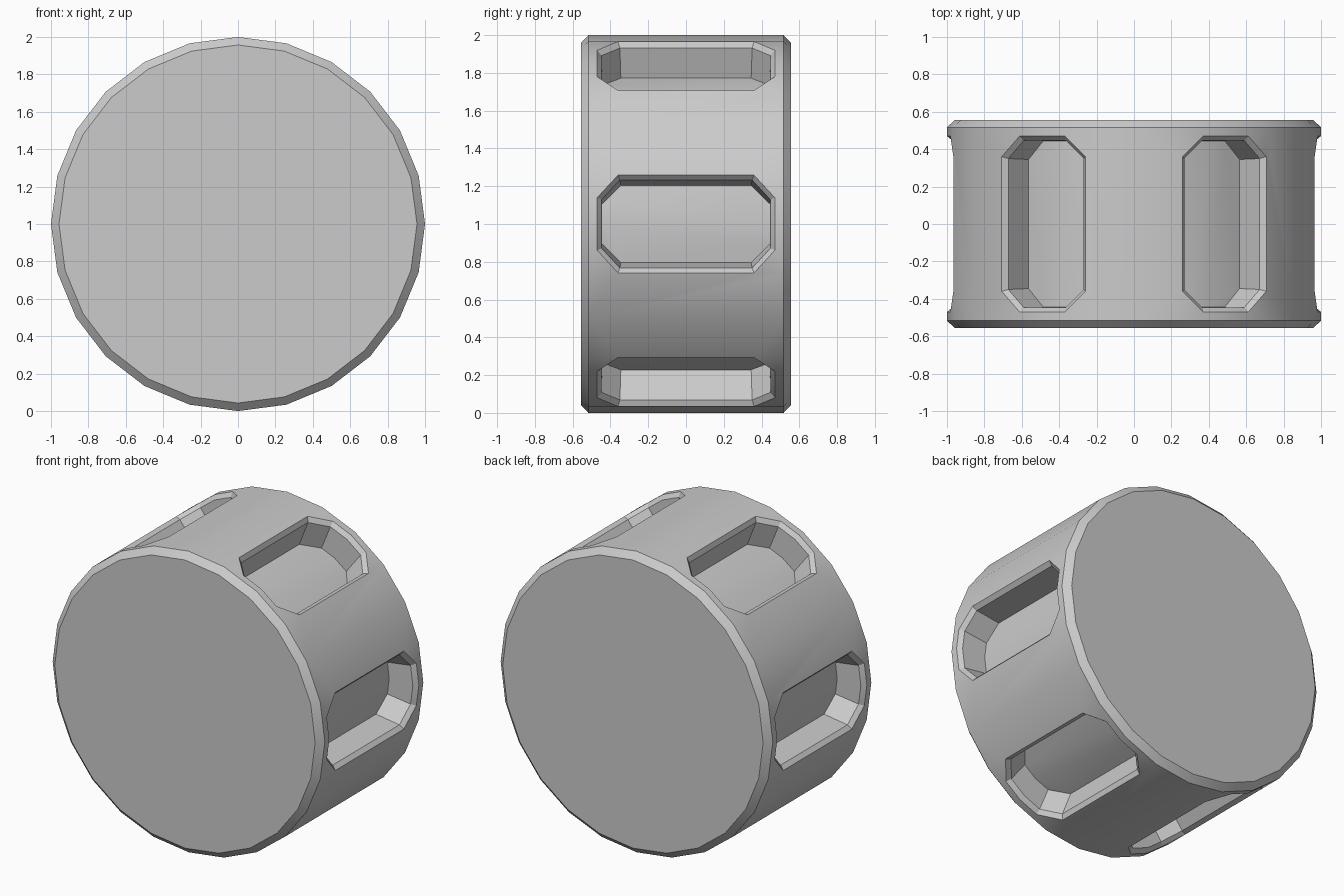
import bpy, bmesh
from math import radians
from mathutils import Vector, Matrix

if "Cube" in bpy.data.objects:
    bpy.data.objects.remove(bpy.data.objects["Cube"])

STEP = radians(15)      # 24-sided drum
Y_CAP, Y_SIDE = 0.557, 0.517
R_CAP = 0.957

bm = bmesh.new()


def rim_point(angle, r, y):
    return Matrix.Rotation(angle, 3, 'Y') @ Vector((r, 0, 0)) + Vector((0, y, 0))


def facet_point(centre, f, y, r=1.0):
    """Point on the two facets either side of a centre angle, f from -1 to 1."""
    mid = rim_point(centre, r, 0)
    side = rim_point(centre + (STEP if f > 0 else -STEP), r, 0)
    return mid.lerp(side, abs(f)) + Vector((0, y, 0))


def face(points):
    return bm.faces.new([bm.verts.new(p) for p in points])


def slot_ring(centre, r, y_end, y_corner, f_end, f_side):
    outline = [(0, y_end), (f_end, y_end), (f_side, y_corner),
               (f_side, -y_corner), (f_end, -y_end), (0, -y_end),
               (-f_end, -y_end), (-f_side, -y_corner),
               (-f_side, y_corner), (-f_end, y_end)]
    return [facet_point(centre, f, y, r) for f, y in outline]


# End caps and their chamfers
for s in (-1, 1):
    face([rim_point(i * STEP, R_CAP, s * Y_CAP) for i in range(24)])
    for i in range(24):
        a, b = i * STEP, (i + 1) * STEP
        face([rim_point(a, R_CAP, s * Y_CAP), rim_point(b, R_CAP, s * Y_CAP),
              rim_point(b, 1, s * Y_SIDE), rim_point(a, 1, s * Y_SIDE)])

for k in range(6):
    c = k * 4 * STEP
    # Plain side facets between the slots
    for near, far in ((1, 2), (3, 2)):
        a, b = c + near * STEP, c + far * STEP
        face([rim_point(a, 1, y) for y in (-Y_SIDE, -0.36, 0.36, Y_SIDE)]
             + [rim_point(b, 1, Y_SIDE), rim_point(b, 1, -Y_SIDE)])
    # Side facets around each slot end
    for s in (-1, 1):
        for h in (-1, 1):
            face([facet_point(c, f * h, y * s) for f, y in
                  ((0, Y_SIDE), (0, 0.47), (0.54, 0.47), (1, 0.36), (1, Y_SIDE))])
    # Slot: outer edge, bevelled lip, floor
    rings = [slot_ring(c, 1.0, 0.47, 0.36, 0.54, 1.0),
             slot_ring(c, 0.972, 0.447, 0.35, 0.51, 0.925),
             slot_ring(c, 0.80, 0.445, 0.345, 0.51, 0.99)]
    for upper, lower in zip(rings, rings[1:]):
        for i in range(10):
            j = (i + 1) % 10
            face([upper[i], upper[j], lower[j], lower[i]])
    face(rings[2][:6])
    face(rings[2][5:] + rings[2][:1])

bmesh.ops.remove_doubles(bm, verts=bm.verts, dist=1e-4)
bmesh.ops.recalc_face_normals(bm, faces=bm.faces)

# Slotted drum standing on its rim
mesh = bpy.data.meshes.new("slotted_drum")
bm.to_mesh(mesh)
bm.free()
drum = bpy.data.objects.new("slotted_drum", mesh)
drum.location.z = 1
bpy.context.collection.objects.link(drum)
bpy.context.view_layer.objects.active = drum
drum.select_set(True)
bpy.ops.object.shade_smooth_by_angle(angle=radians(25))
